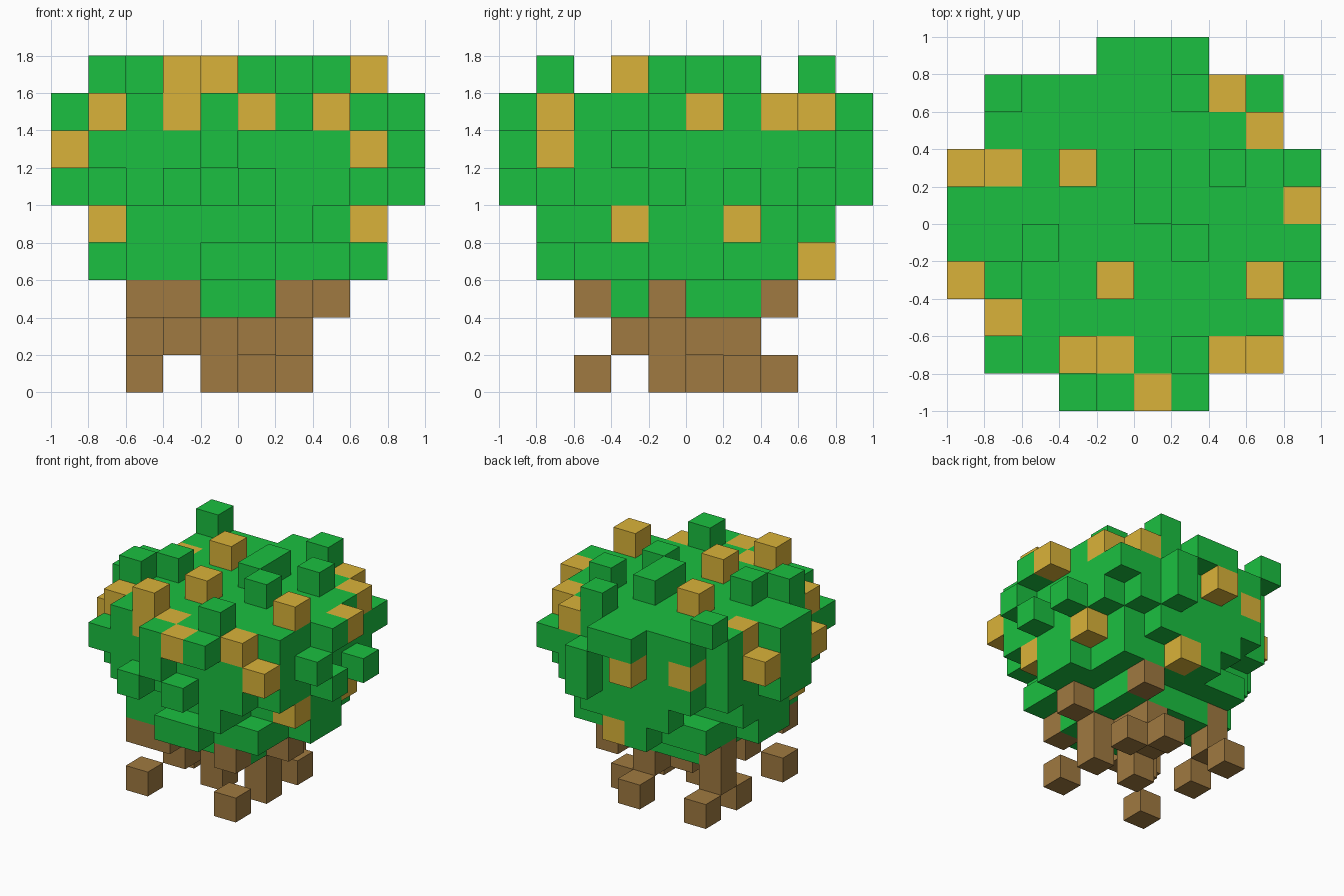
import bpy, bmesh
from mathutils import Vector

if "Cube" in bpy.data.objects:
    bpy.data.objects.remove(bpy.data.objects["Cube"], do_unlink=True)

S = 0.2  # edge length of one block


def material(name, rgb):
    m = bpy.data.materials.new(name)
    m.use_nodes = True
    m.diffuse_color = (*rgb, 1)
    m.node_tree.nodes["Principled BSDF"].inputs["Base Color"].default_value = (*rgb, 1)
    return m


green = material("leaf_green", (0.011, 0.53, 0.052))
gold = material("autumn_gold", (0.70, 0.45, 0.041))
brown = material("bark_brown", (0.35, 0.193, 0.052))


def disc(k, r2):
    """Round layer of blocks at level k, with squared radius r2 in blocks."""
    return {(i, j, k) for i in range(10) for j in range(10)
            if (i - 4.5) ** 2 + (j - 4.5) ** 2 <= r2}


def at(k, *cells):
    return {(i, j, k) for i, j in cells}


def build(name, blocks, mats, rule=lambda c: 0):
    """Join blocks into one mesh that keeps only the exposed faces."""
    bm = bmesh.new()
    cache = {}

    def vert(p):
        key = tuple(round(x) for x in p)
        if key not in cache:
            cache[key] = bm.verts.new(((key[0] - 5) * S, (key[1] - 5) * S, key[2] * S))
        return cache[key]

    for c in sorted(blocks):
        centre = Vector(c) + Vector((0.5, 0.5, 0.5))
        for axis in range(3):
            for sign in (-1, 1):
                n = Vector((0, 0, 0))
                n[axis] = sign
                if tuple(int(a + b) for a, b in zip(c, n)) in blocks:
                    continue
                u = Vector((0, 0, 0))
                u[(axis + 1) % 3] = 1
                v = n.cross(u)
                corners = [centre + 0.5 * (n + a * u + b * v)
                           for a, b in ((-1, -1), (1, -1), (1, 1), (-1, 1))]
                f = bm.faces.new([vert(p) for p in corners])
                f.material_index = rule(c)
    me = bpy.data.meshes.new(name)
    bm.to_mesh(me)
    bm.free()
    for m in mats:
        me.materials.append(m)
    ob = bpy.data.objects.new(name, me)
    bpy.context.collection.objects.link(ob)
    return ob


# Round crown, layer by layer
crown = set()
for level, r2 in {2: 4.5, 3: 12.5, 4: 14.5, 5: 18.5, 6: 18.5, 7: 18.5}.items():
    crown |= disc(level, r2)

# Notches low in the crown
crown -= at(4, (7, 2), (2, 7), (3, 7), (3, 1), (4, 1), (5, 1))

# Blocks that stick out of the crown
crown |= at(8, (1, 8), (6, 8), (7, 6), (6, 4), (1, 3), (6, 1), (5, 5), (5, 6), (2, 4))
crown |= at(7, (4, 0), (6, 0), (0, 4), (0, 5), (4, 9), (5, 9), (9, 4))
crown |= at(6, (1, 1), (8, 8), (4, 0), (0, 4), (0, 5), (9, 3), (6, 9))
crown |= at(5, (3, 0), (5, 0), (0, 4), (0, 5), (9, 6), (9, 4), (6, 9))

# Gold leaf blocks
golden = (at(8, (3, 6), (4, 3), (8, 3), (3, 1))
          | at(7, (3, 1), (1, 2), (5, 0), (7, 1), (4, 1), (9, 5), (8, 7), (7, 8), (1, 6))
          | at(6, (0, 3), (0, 6), (8, 1), (4, 9), (2, 8))
          | at(4, (8, 3), (8, 6), (1, 3)) | at(3, (5, 8)))

build("foliage", crown | golden, [green, gold], lambda c: int(c in golden))

# Scattered trunk, roots and low branches
build("roots", at(0, (2, 2), (2, 5), (2, 7), (6, 2), (5, 7), (4, 4), (6, 4), (6, 6)), [brown])
build("trunk", at(1, (3, 3), (4, 4), (6, 4), (4, 5), (5, 5), (2, 6), (5, 6)), [brown])
build("branches", at(2, (2, 2), (3, 2), (6, 2), (7, 4), (6, 7), (2, 6)), [brown])
